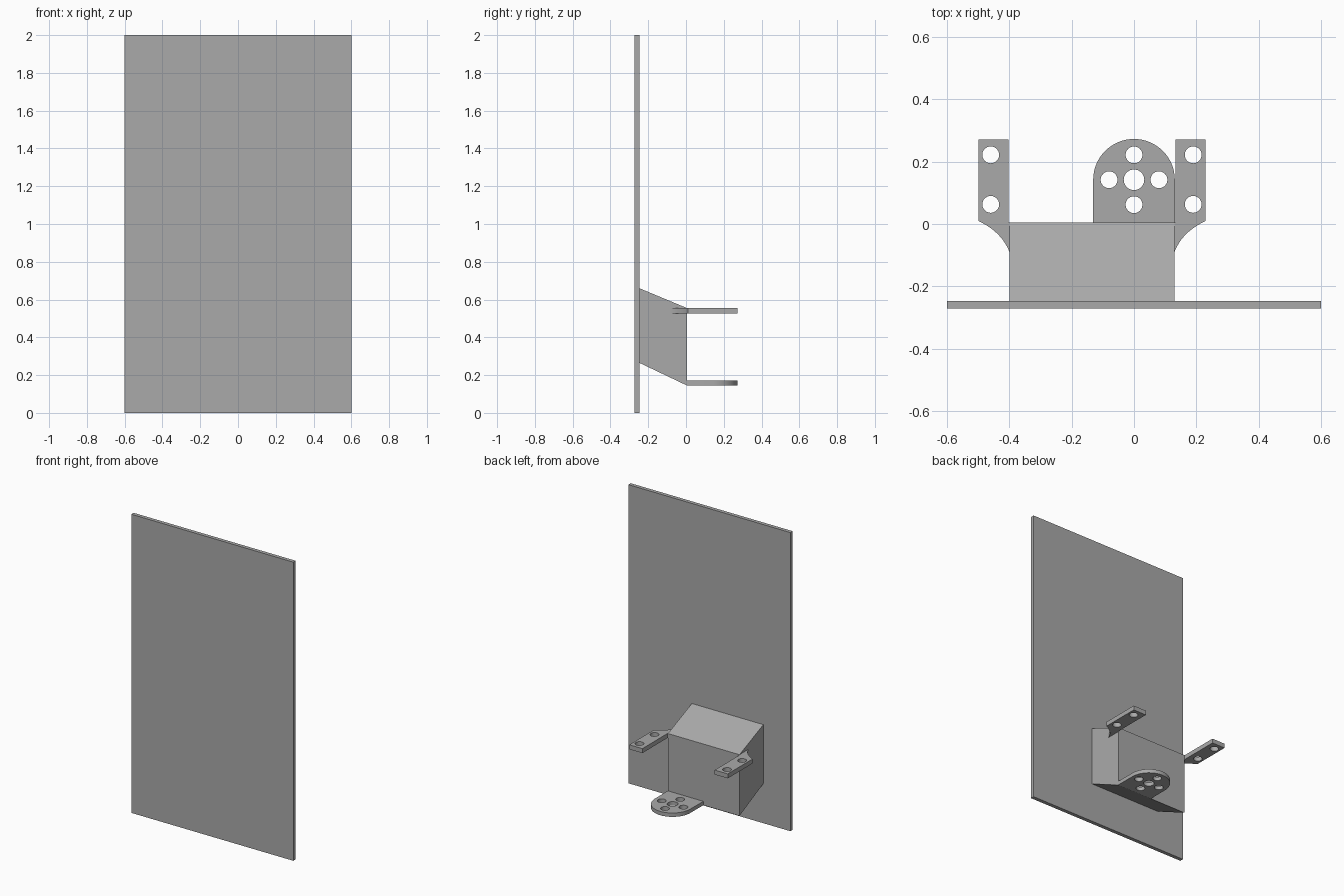
import bpy
import bmesh
from math import sin, cos, pi, radians

cube = bpy.data.objects.get("Cube")
if cube:
    bpy.data.objects.remove(cube, do_unlink=True)

# One plain grey for the whole bracket
grey = bpy.data.materials.new("plain grey")
grey.use_nodes = True
colour = (0.40, 0.40, 0.40, 1)
grey.diffuse_color = colour
grey.node_tree.nodes["Principled BSDF"].inputs["Base Color"].default_value = colour


def prism(name, profile, x0, x1):
    """Extrude a (y, z) profile along x."""
    bm = bmesh.new()
    face = bm.faces.new([bm.verts.new((x0, y, z)) for y, z in profile])
    new = bmesh.ops.extrude_face_region(bm, geom=[face])["geom"]
    verts = [v for v in new if isinstance(v, bmesh.types.BMVert)]
    bmesh.ops.translate(bm, verts=verts, vec=(x1 - x0, 0, 0))
    bmesh.ops.recalc_face_normals(bm, faces=bm.faces)
    mesh = bpy.data.meshes.new(name)
    bm.to_mesh(mesh)
    bm.free()
    mesh.materials.append(grey)
    obj = bpy.data.objects.new(name, mesh)
    bpy.context.collection.objects.link(obj)


def arc(x, y, r, end=2 * pi, steps=48):
    return [(x + r * cos(end * i / steps), y + r * sin(end * i / steps))
            for i in range(steps + (end < 2 * pi))]


def plate(name, outline, holes, z0, z1):
    """Flat plate in the xy plane with round holes (x, y, radius)."""
    curve = bpy.data.curves.new(name, "CURVE")
    curve.dimensions = "2D"
    curve.fill_mode = "BOTH"
    curve.extrude = (z1 - z0) / 2
    for loop in [outline] + [arc(*h) for h in holes]:
        spline = curve.splines.new("POLY")
        spline.points.add(len(loop) - 1)
        for point, (x, y) in zip(spline.points, loop):
            point.co = (x, y, 0, 1)
        spline.use_cyclic_u = True
    curve.materials.append(grey)
    obj = bpy.data.objects.new(name, curve)
    obj.location.z = (z0 + z1) / 2
    bpy.context.collection.objects.link(obj)
    bpy.ops.object.select_all(action="DESELECT")
    obj.select_set(True)
    bpy.context.view_layer.objects.active = obj
    bpy.ops.object.convert(target="MESH")
    bpy.ops.object.shade_smooth_by_angle(angle=radians(30))


# Tall panel and the sloped mounting block behind it
PANEL, BACK, END = -0.247, 0.005, 0.272
prism("panel", [(-END, 0), (PANEL, 0), (PANEL, 2), (-END, 2)], -0.6, 0.6)
prism("mounting_block",
      [(PANEL, 0.265), (BACK, 0.145), (BACK, 0.555), (PANEL, 0.66)], -0.4, 0.13)

# Two upper arms with curved gussets, mirrored about the block's middle
HOLE, MIDDLE = 0.027, -0.135
gusset = []
for i in range(13):
    t = i / 12
    a, b, c = (1 - t) ** 2, 2 * t * (1 - t), t ** 2
    gusset.append((a * 0.13 + b * 0.154 + c * 0.23, a * -0.09 + b * -0.026 + c * 0.01))
arm = gusset + [(0.23, END), (0.133, END), (0.133, BACK), (0.13, BACK)]
arm_holes = [(0.19, 0.063, HOLE), (0.19, 0.222, HOLE)]
plate("left_arm", arm, arm_holes, 0.525, 0.555)
plate("right_arm", [(2 * MIDDLE - x, y) for x, y in arm],
      [(2 * MIDDLE - x, y, r) for x, y, r in arm_holes], 0.525, 0.555)

# Rounded lower tab with a bolt circle
R, CY = 0.132, 0.142
tab = [(-R, BACK), (R, BACK)] + arc(0, CY, R - 0.001, pi, 32)
tab_holes = [(0, CY, 0.033)] + [
    (0.08 * cos(k * pi / 2), CY + 0.08 * sin(k * pi / 2), HOLE) for k in range(4)]
plate("lower_tab", tab, tab_holes, 0.145, 0.171)
